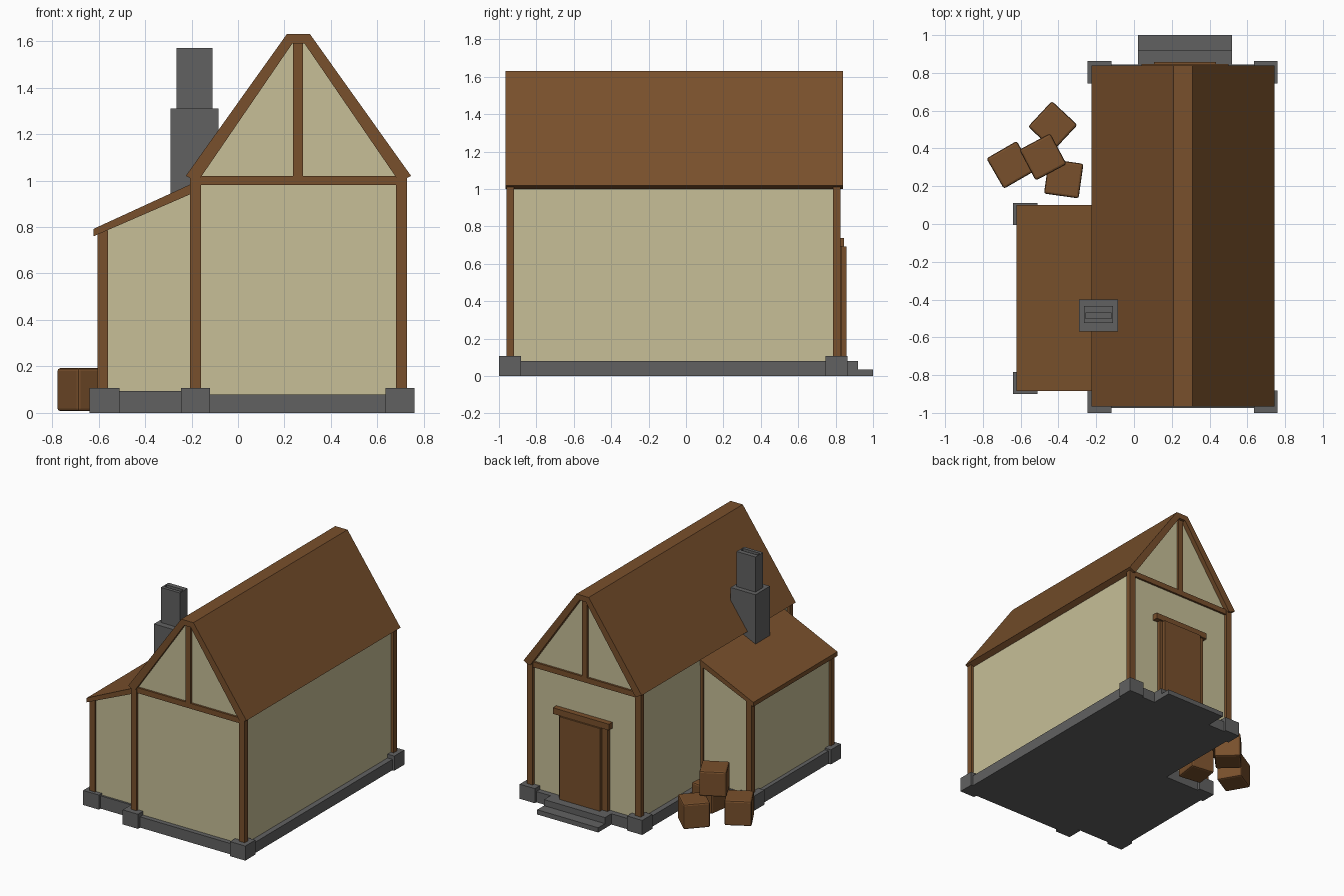
import bpy, bmesh
from math import radians
from mathutils import Vector

if "Cube" in bpy.data.objects:
    bpy.data.objects.remove(bpy.data.objects["Cube"])


def material(name, rgb):
    m = bpy.data.materials.new(name)
    m.diffuse_color = (*rgb, 1)
    m.use_nodes = True
    m.node_tree.nodes["Principled BSDF"].inputs["Base Color"].default_value = m.diffuse_color
    return m


WOOD = material("wood", (0.19, 0.08, 0.025))
PLASTER = material("plaster", (0.57, 0.52, 0.31))
STONE = material("stone", (0.12, 0.12, 0.12))


def finish(name, bm, mat):
    bmesh.ops.recalc_face_normals(bm, faces=bm.faces)
    me = bpy.data.meshes.new(name)
    bm.to_mesh(me)
    bm.free()
    me.materials.append(mat)
    ob = bpy.data.objects.new(name, me)
    bpy.context.collection.objects.link(ob)
    return ob


def box(name, mat, x, y, z):
    bm = bmesh.new()
    bmesh.ops.create_cube(bm, size=1)
    for v in bm.verts:
        v.co = Vector([r[0] if c < 0 else r[1] for c, r in zip(v.co, (x, y, z))])
    return finish(name, bm, mat)


def prism(name, mat, profile, y0, y1):
    bm = bmesh.new()
    f = bm.faces.new([bm.verts.new((x, y0, z)) for x, z in profile])
    ext = bmesh.ops.extrude_face_region(bm, geom=[f])["geom"]
    for v in ext:
        if isinstance(v, bmesh.types.BMVert):
            v.co.y = y1
    return finish(name, bm, mat)


def mirror_x(points, cx=0.26):
    return points + [(2 * cx - x, z) for x, z in reversed(points)]


# Stone foundation, footing blocks and door steps
box("main_foundation", STONE, (-0.225, 0.745), (-0.975, 0.845), (0, 0.08))
box("annex_foundation", STONE, (-0.62, -0.2), (-0.88, 0.09), (0, 0.095))
for x in (-0.245, 0.635):
    for y in (-1.0, 0.745):
        box("footing_block", STONE, (x, x + 0.125), (y, y + 0.118), (0, 0.108))
for y in (-0.9, -0.005):
    box("annex_footing_block", STONE, (-0.64, -0.51), (y, y + 0.117), (0, 0.108))
box("lower_step", STONE, (0.02, 0.52), (0.83, 1.0), (0, 0.035))
box("upper_step", STONE, (0.02, 0.52), (0.83, 0.92), (0, 0.08))

# Plaster walls
prism("main_walls", PLASTER,
      mirror_x([(-0.185, 0.07), (-0.185, 1.02), (0.232, 1.6)]), -0.94, 0.805)
prism("annex_walls", PLASTER,
      [(-0.59, 0.08), (-0.18, 0.08), (-0.18, 0.965), (-0.59, 0.78)], -0.865, 0.085)

# Roofs
prism("main_roof", WOOD,
      mirror_x([(-0.185, 1.0), (-0.225, 1.02), (0.21, 1.63)])
      + [(0.69, 1.0), (0.286, 1.59), (0.234, 1.59), (-0.17, 1.0)], -0.965, 0.84)
prism("annex_roof", WOOD,
      [(-0.622, 0.76), (-0.622, 0.792), (-0.18, 0.995), (-0.18, 0.952)], -0.885, 0.1)

# Timber frame
for x in (-0.207, 0.68):
    for y in (-0.96, 0.785):
        box("corner_post", WOOD, (x, x + 0.047), (y, y + 0.04), (0.1, 1.02))
for y in (-0.875, 0.055):
    box("annex_post", WOOD, (-0.605, -0.56), (y, y + 0.04), (0.1, 0.785))
    box("annex_inner_post", WOOD, (-0.207, -0.17), (y, y + 0.04), (0.09, 0.96))
for y in (-0.955, 0.785):
    box("tie_beam", WOOD, (-0.17, 0.69), (y, y + 0.035), (0.98, 1.02))
    box("king_post", WOOD, (0.237, 0.28), (y, y + 0.035), (1.02, 1.6))

# Door
box("door", WOOD, (0.105, 0.435), (0.79, 0.858), (0.08, 0.693))
for x in (0.06, 0.415):
    box("door_jamb", WOOD, (x, x + 0.045), (0.79, 0.832), (0.08, 0.7))
box("door_lintel", WOOD, (0.04, 0.5), (0.79, 0.846), (0.693, 0.738))

# Chimney with recessed flue
box("chimney_base", STONE, (-0.29, -0.085), (-0.57, -0.4), (0.85, 1.31))
bm = bmesh.new()
bmesh.ops.create_cube(bm, size=1)
for v in bm.verts:
    v.co = Vector((-0.1875 + v.co.x * 0.155, -0.48 + v.co.y * 0.09, 1.43 + v.co.z * 0.28))
bm.normal_update()
top = max(bm.faces, key=lambda f: f.calc_center_median().z)
bmesh.ops.inset_region(bm, faces=[top], thickness=0.012)
for v in top.verts:
    v.co.y = -0.485 + (0.015 if v.co.y > -0.48 else -0.015)
ext = bmesh.ops.extrude_discrete_faces(bm, faces=[top])["faces"][0]
for v in ext.verts:
    v.co.z -= 0.1
finish("chimney_stack", bm, STONE)

# Stacked crates
for x, y, z, turn in ((-0.43, 0.52, 0.1, -43), (-0.655, 0.313, 0.1, 30),
                      (-0.372, 0.24, 0.1, -8), (-0.482, 0.355, 0.287, 28)):
    h = 0.0925
    crate = box("crate", WOOD, (-h, h), (-h, h), (-h, h))
    crate.location = (x, y, z)
    crate.rotation_euler.z = radians(turn)
    bev = crate.modifiers.new("bevel", "BEVEL")
    bev.width = 0.012
    bev.segments = 2
